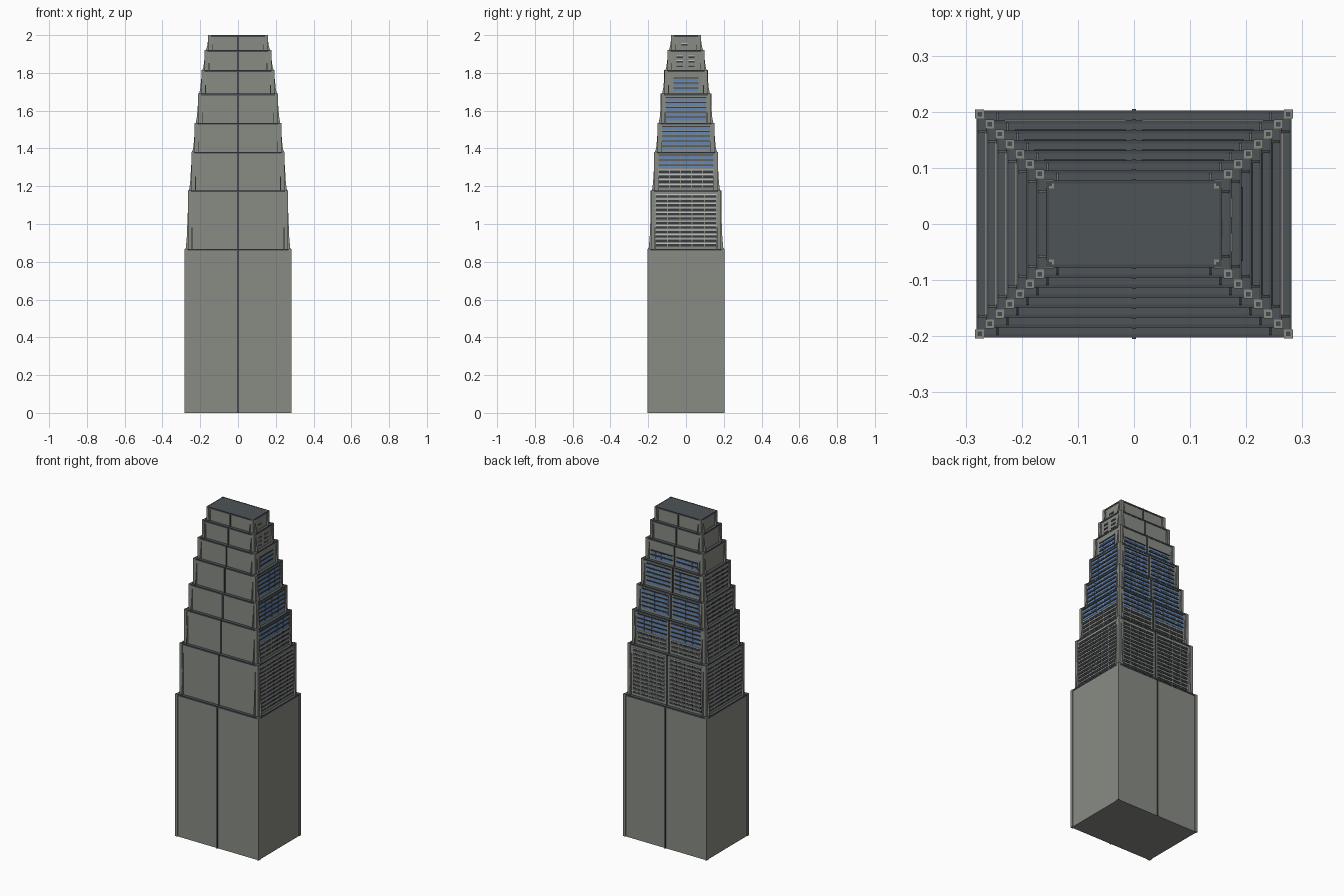
import bpy, bmesh
from mathutils import Matrix, Vector

if "Cube" in bpy.data.objects:
    bpy.data.objects.remove(bpy.data.objects["Cube"])


def material(name, r, g, b):
    m = bpy.data.materials.new(name)
    m.diffuse_color = (r, g, b, 1)
    m.use_nodes = True
    m.node_tree.nodes["Principled BSDF"].inputs["Base Color"].default_value = m.diffuse_color
    return m


STONE = material("warm grey stone", 0.25, 0.26, 0.23)
SLATE = material("dark slate", 0.075, 0.088, 0.092)
TRIM = material("charcoal trim", 0.06, 0.065, 0.075)
GLASS = material("dark glass", 0.04, 0.045, 0.05)
BLUE = material("blue glass", 0.12, 0.24, 0.50)
PALE = material("pale frame", 0.55, 0.56, 0.54)


class Part:
    """Collects boxes and prisms, then becomes one named object."""

    def __init__(self, name, mat):
        self.name, self.mat, self.bm = name, mat, bmesh.new()

    def box(self, x0, x1, y0, y1, z0, z1):
        c = Matrix.Translation(((x0 + x1) / 2, (y0 + y1) / 2, (z0 + z1) / 2))
        s = Matrix.Diagonal((abs(x1 - x0), abs(y1 - y0), abs(z1 - z0), 1))
        bmesh.ops.create_cube(self.bm, size=1, matrix=c @ s)

    def prism(self, pts, offset):
        f = self.bm.faces.new([self.bm.verts.new(p) for p in pts])
        ext = bmesh.ops.extrude_face_region(self.bm, geom=[f], use_keep_orig=True)
        vs = [v for v in ext["geom"] if isinstance(v, bmesh.types.BMVert)]
        bmesh.ops.translate(self.bm, vec=offset, verts=vs)

    def finish(self):
        bmesh.ops.recalc_face_normals(self.bm, faces=self.bm.faces)
        me = bpy.data.meshes.new(self.name)
        self.bm.to_mesh(me)
        self.bm.free()
        me.materials.append(self.mat)
        bpy.context.collection.objects.link(bpy.data.objects.new(self.name, me))


# Tier tops, with half sizes shrinking by one step per tier
LEVELS = [0, 0.868, 1.178, 1.382, 1.535, 1.69, 1.815, 1.92, 2.0]
STEP = 0.0178
TIERS = [(0.279 - STEP * i, 0.2 - STEP * i, LEVELS[i], LEVELS[i + 1])
         for i in range(8)]

walls = Part("tower_walls", STONE)
roofs = Part("ledge_roofs", SLATE)
rims = Part("ledge_rims", TRIM)
posts = Part("corner_posts", STONE)
caps = Part("corner_post_caps", TRIM)
ribs = Part("centre_ribs", TRIM)
fins = Part("corner_fins", STONE)
dark = Part("dark_windows", GLASS)
blue = Part("blue_windows", BLUE)
pale = Part("window_sills", PALE)

for i, (hx, hy, z0, z1) in enumerate(TIERS):
    walls.box(-hx, hx, -hy, hy, z0, z1 - 0.004)
    roofs.box(-hx + 0.002, hx - 0.002, -hy + 0.002, hy - 0.002, z1 - 0.005, z1 - 0.001)
    # Rim bars around the top edge
    for s in (-1, 1):
        rims.box(-hx - 0.002, hx + 0.002, s * (hy - 0.003), s * (hy + 0.002), z1 - 0.009, z1)
        rims.box(s * (hx - 0.003), s * (hx + 0.002), -hy - 0.002, hy + 0.002, z1 - 0.009, z1)
        # Centre rib on front and back
        ribs.box(-0.004, 0.004, s * (hy - 0.002), s * (hy + 0.005), z0, z1)
    # Corner posts with small caps, and fins that flare out onto the ledge
    for sx in (-1, 1):
        for sy in (-1, 1):
            cx, cy = sx * (hx - 0.004), sy * (hy - 0.004)
            top = min(z1 + 0.001, 2.0)
            posts.box(cx - 0.008, cx + 0.008, cy - 0.008, cy + 0.008, z0, top - 0.0005)
            caps.box(cx - 0.004, cx + 0.004, cy - 0.004, cy + 0.004, z1 - 0.01, top)
            if i:
                h = z1 - z0
                flare = [(-0.002, z0), (STEP - 0.002, z0), (0.010, z0 + 0.2 * h),
                         (0.005, z0 + 0.6 * h), (0, z1 - 0.01), (-0.002, z1 - 0.01)]
                fx, fy = sx * (hx - 0.016), sy * (hy - 0.016)
                fins.prism([(sx * (hx + d), fy, z) for d, z in flare], Vector((0, -sy * 0.004, 0)))
                fins.prism([(fx, sy * (hy + d), z) for d, z in flare], Vector((-sx * 0.004, 0, 0)))


def pane(part, side, tier, a0, a1, z0, z1, depth):
    """Thin plate on a wall; a0..a1 runs along the wall."""
    hx, hy = tier[:2]
    if side == "back":
        part.box(a0, a1, hy - 0.001, hy + depth, z0, z1)
    else:
        s = 1 if side == "right" else -1
        part.box(s * (hx - 0.001), s * (hx + depth), a0, a1, z0, z1)


def window_rows(side, tier, spans, columns, pitch, blue_from, z_top):
    z = tier[2] + 0.014
    while z + pitch * 0.8 < min(tier[3] - 0.008, z_top):
        part = blue if z > blue_from else dark
        for a0, a1 in spans:
            w = (a1 - a0) / columns
            for c in range(columns):
                p0 = a0 + c * w
                pane(part, side, tier, p0 + 0.0025, p0 + w - 0.0025, z, z + pitch * 0.48, 0.002)
            # Sill line above each row of panes
            sill = pale if part is dark else dark
            pane(sill, side, tier, a0, a1, z + pitch * 0.55, z + pitch * 0.75, 0.004)
        z += pitch


for i in range(1, 6):
    t = TIERS[i]
    hx, hy = t[0], t[1]
    m = hy - 0.02 if i < 5 else hy - 0.045
    pitch = 0.0235 if i == 1 else 0.026
    # Right and back turn from dark to blue glass higher up; left stays dark
    window_rows("right", t, [(-m, m)], 5 if i < 3 else 4, pitch, 1.28, 1.80)
    bx = hx - 0.03
    window_rows("back", t, [(-bx, -0.014), (0.014, bx)], 4, pitch, 1.26, 1.76)
    if i < 5:
        window_rows("left", t, [(-m, m)], 5 if i < 3 else 4, pitch, 9, 1.69)

# A few scattered openings on the top two tiers of the right wall
for i, rows in ((6, (1.83, 1.855, 1.88)), (7, (1.945,))):
    for z in rows:
        for a in ((-0.05, 0.012) if i == 6 else (-0.025,)):
            pane(dark, "right", TIERS[i], a, a + 0.034, z, z + 0.008, 0.002)
            pane(pale, "right", TIERS[i], a, a + 0.034, z + 0.009, z + 0.012, 0.003)

for part in (walls, roofs, rims, posts, caps, ribs, fins, dark, blue, pale):
    part.finish()
